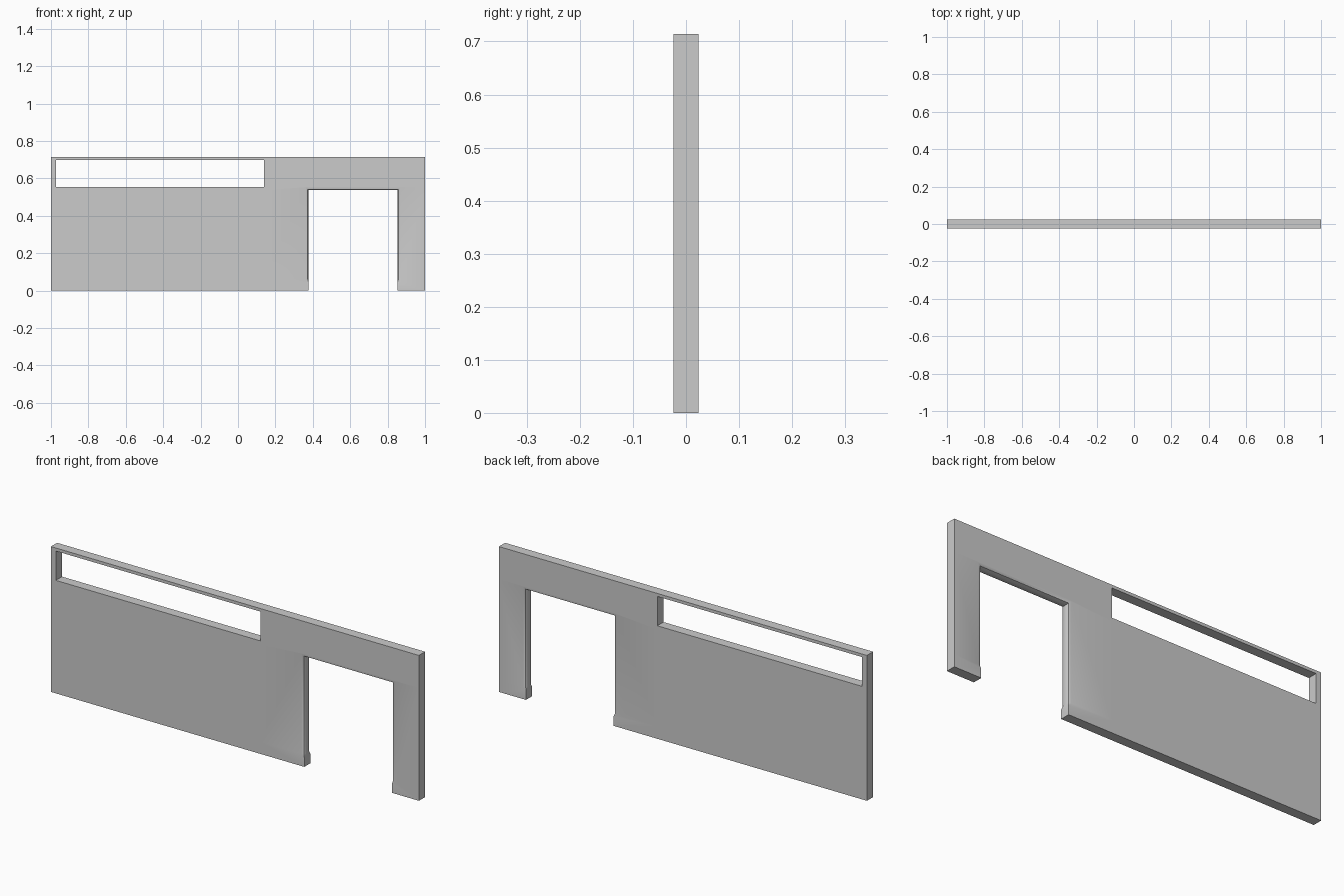
import bpy, bmesh, math

if "Cube" in bpy.data.objects:
    bpy.data.objects.remove(bpy.data.objects["Cube"])

# Grid lines of the wall panel, in front view
XS = [-1.0, -0.973, 0.139, 0.377, 0.853, 1.0]
ZS = [0.0, 0.06, 0.537, 0.555, 0.699, 0.714]
HALF = 0.024


def is_open(i, k):
    window = i == 1 and k == 3
    door = i == 3 and k < 2
    return window or door


# Solid panel: flat grid with openings, extruded to wall thickness
bm = bmesh.new()
grid = {(i, k): bm.verts.new((x, -HALF, z))
        for i, x in enumerate(XS) for k, z in enumerate(ZS)}
for i in range(len(XS) - 1):
    for k in range(len(ZS) - 1):
        if not is_open(i, k):
            bm.faces.new([grid[i, k], grid[i + 1, k],
                          grid[i + 1, k + 1], grid[i, k + 1]])
bmesh.ops.delete(bm, geom=[v for v in bm.verts if not v.link_faces],
                 context='VERTS')
ext = bmesh.ops.extrude_face_region(bm, geom=bm.faces[:], use_keep_orig=True)
for v in ext["geom"]:
    if isinstance(v, bmesh.types.BMVert):
        v.co.y = HALF
bmesh.ops.recalc_face_normals(bm, faces=bm.faces[:])

# Rounded doorway edges, leaving square blocks at the foot of each jamb
door_edges = []
for e in bm.edges:
    a, b = e.verts[0].co, e.verts[1].co
    mid = (a + b) / 2
    if abs(a.y - b.y) < 1e-5 and e.calc_face_angle(0) > 1.0:
        if 0.37 < mid.x < 0.86 and 0.06 < mid.z < 0.54:
            door_edges.append(e)
bmesh.ops.bevel(bm, geom=door_edges, offset=0.015, segments=2, profile=0.5,
                affect='EDGES', clamp_overlap=True)

mesh = bpy.data.meshes.new("wall_panel")
bm.to_mesh(mesh)
bm.free()
wall = bpy.data.objects.new("wall_panel", mesh)
bpy.context.collection.objects.link(wall)

# Smooth only across the rounded edges
bpy.context.view_layer.objects.active = wall
wall.select_set(True)
bpy.ops.object.shade_smooth_by_angle(angle=math.radians(40))
